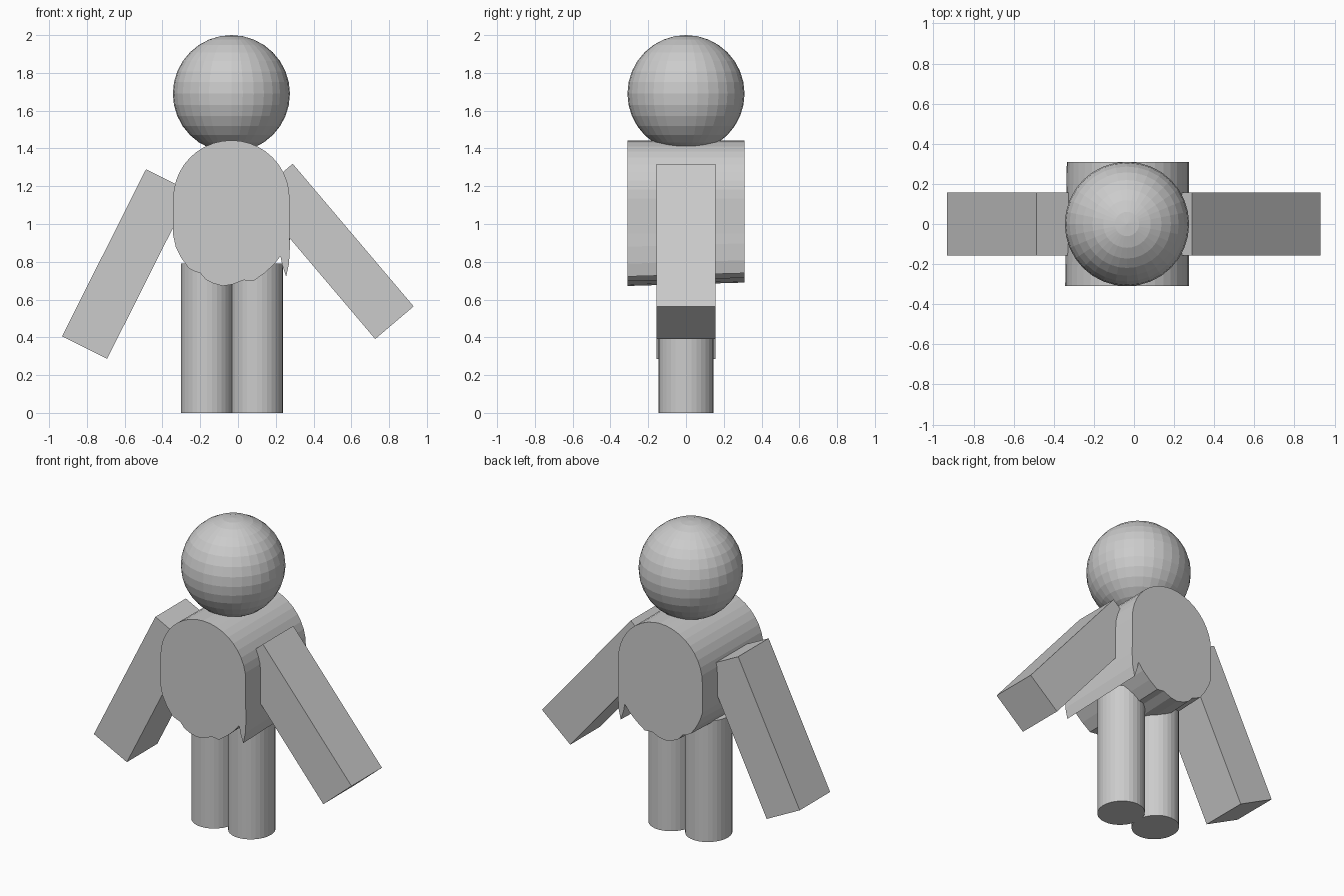
import bpy, bmesh
from math import sin, cos, pi, radians

cube = bpy.data.objects.get("Cube")
if cube:
    bpy.data.objects.remove(cube, do_unlink=True)

# One plain grey for the whole figure
GREY = (0.6, 0.6, 0.6, 1)
mat = bpy.data.materials.new("plain_grey")
mat.use_nodes = True
mat.diffuse_color = GREY
mat.node_tree.nodes["Principled BSDF"].inputs["Base Color"].default_value = GREY


def finish(name, obj=None):
    obj = obj or bpy.context.object
    obj.name = name
    obj.data.name = name
    obj.data.materials.append(mat)
    return obj


# Head: faceted ball
bpy.ops.mesh.primitive_uv_sphere_add(segments=32, ring_count=16, radius=0.31,
                                     location=(-0.035, 0, 1.69))
finish("head")

# Legs: two touching cylinders
for name, x in (("right_leg", -0.165), ("left_leg", 0.1)):
    bpy.ops.mesh.primitive_cylinder_add(vertices=32, radius=0.138, depth=0.79,
                                        location=(x, 0, 0.395))
    finish(name).scale.y = 1.05

# Arms: splayed boxes
for name, x, z, tilt in (("right_arm", -0.59, 0.788, 26.7),
                         ("left_arm", 0.508, 0.855, -40.3)):
    bpy.ops.mesh.primitive_cube_add(size=1, location=(x, 0, z),
                                    rotation=(0, radians(tilt), 0))
    finish(name).scale = (0.267, 0.314, 0.99)

# Torso: domed outline with a ragged hem, run from front to back
dome = [(-0.035 + 0.308 * cos(pi * i / 20), 1.135 + 0.308 * sin(pi * i / 20))
        for i in range(21)]
hem = [(-0.343, 0.94), (-0.33, 0.88), (-0.3, 0.82), (-0.26, 0.765),
       (-0.23, 0.75), (-0.2, 0.74), (-0.17, 0.705), (-0.13, 0.685),
       (-0.08, 0.672), (-0.03, 0.68), (0.03, 0.703), (0.08, 0.697),
       (0.14, 0.74), (0.19, 0.785), (0.225, 0.83), (0.235, 0.78),
       (0.255, 0.722), (0.27, 0.79), (0.275, 0.88), (0.273, 0.95)]
outline = dome + hem
bm = bmesh.new()
front = [bm.verts.new((x, -0.31, z)) for x, z in outline]
back = [bm.verts.new((x + (0.008 if x < 0 else 0), 0.31, z + (0.018 if z < 0.9 else 0)))
        for x, z in outline]
bm.faces.new(front)
bm.faces.new(back)
for i in range(len(outline)):
    j = (i + 1) % len(outline)
    bm.faces.new((front[i], front[j], back[j], back[i]))
bmesh.ops.recalc_face_normals(bm, faces=bm.faces)
mesh = bpy.data.meshes.new("torso")
bm.to_mesh(mesh)
bm.free()
torso = bpy.data.objects.new("torso", mesh)
bpy.context.collection.objects.link(torso)
finish("torso", torso)
